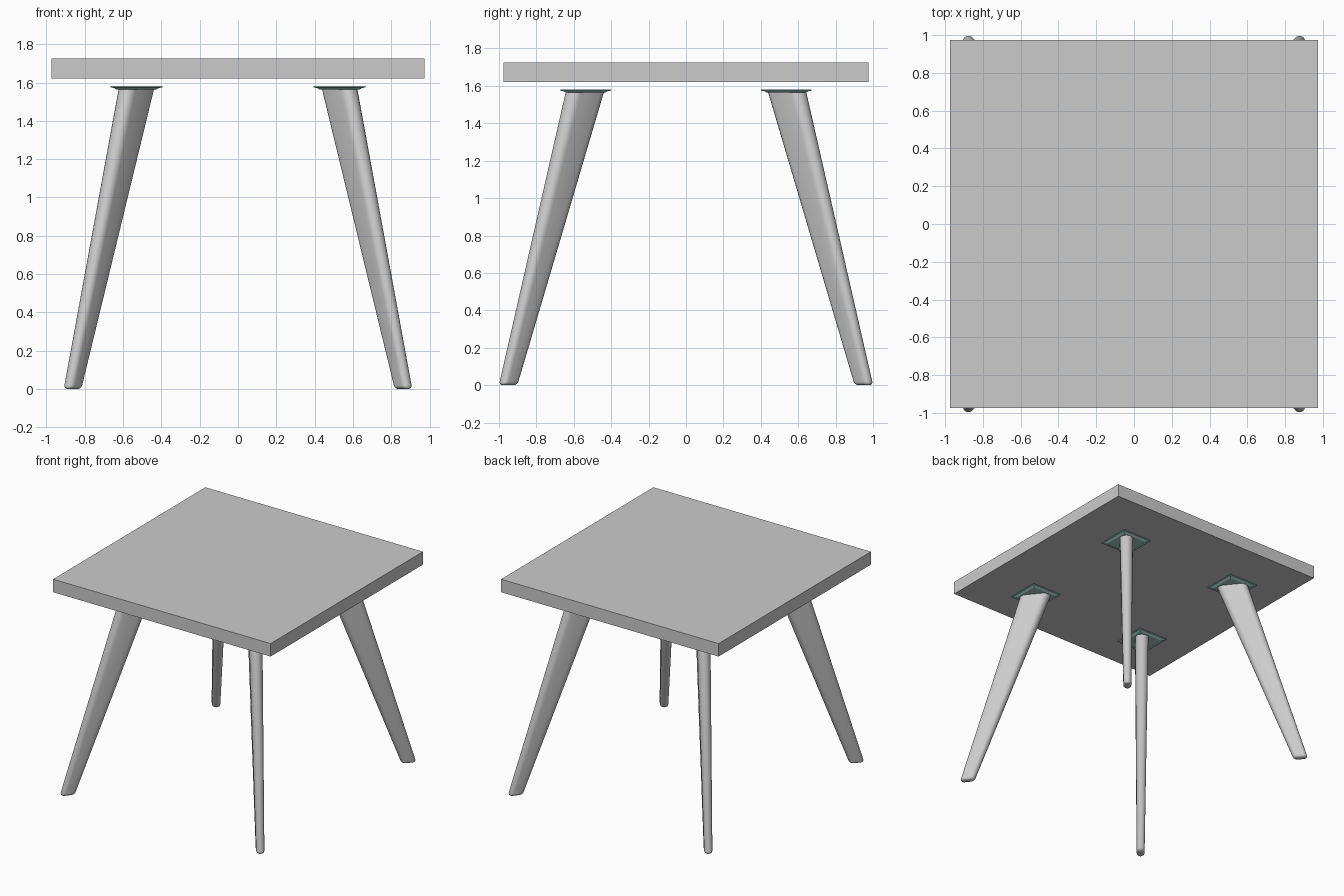
import bpy, bmesh, math
from mathutils import Vector

if "Cube" in bpy.data.objects:
    bpy.data.objects.remove(bpy.data.objects["Cube"])


def material(name, rgb):
    m = bpy.data.materials.new(name)
    m.diffuse_color = (*rgb, 1)
    m.use_nodes = True
    m.node_tree.nodes["Principled BSDF"].inputs["Base Color"].default_value = m.diffuse_color
    return m


grey = material("light grey", (0.6, 0.6, 0.6))
teal = material("muted teal", (0.35, 0.56, 0.53))


def loft(name, rings, mat, smooth=False):
    """Skin a stack of equal-length rings and cap both ends."""
    bm = bmesh.new()
    rows = [[bm.verts.new(p) for p in ring] for ring in rings]
    n = len(rows[0])
    for a, b in zip(rows, rows[1:]):
        for i in range(n):
            j = (i + 1) % n
            bm.faces.new((a[i], a[j], b[j], b[i]))
    bm.faces.new(rows[0])
    bm.faces.new(rows[-1])
    bmesh.ops.recalc_face_normals(bm, faces=bm.faces)
    me = bpy.data.meshes.new(name)
    bm.to_mesh(me)
    bm.free()
    me.materials.append(mat)
    ob = bpy.data.objects.new(name, me)
    bpy.context.collection.objects.link(ob)
    if smooth:
        bpy.ops.object.select_all(action='DESELECT')
        ob.select_set(True)
        bpy.context.view_layer.objects.active = ob
        bpy.ops.object.shade_smooth_by_angle(angle=math.radians(35))
    return ob


def square(cx, cy, half, z):
    return [(cx + sx * half, cy + sy * half, z)
            for sx, sy in ((-1, -1), (1, -1), (1, 1), (-1, 1))]


def stadium(c, angle, straight, radius, z, steps=10):
    """Flat oval whose long axis points along the given angle."""
    pts = []
    for end in (0, math.pi):
        e = c + Vector((math.cos(angle + end), math.sin(angle + end))) * straight / 2
        for i in range(steps + 1):
            t = angle + end - math.pi / 2 + math.pi * i / steps
            pts.append((e.x + radius * math.cos(t), e.y + radius * math.sin(t), z))
    return pts


# Table top
loft("table_top", [square(0, 0, 0.975, 1.62), square(0, 0, 0.975, 1.725)], grey)

# Splayed tapered legs with mounting plates
LEG_TOP = 1.57
for sx, x_name in ((-1, "left"), (1, "right")):
    for sy, y_name in ((-1, "front"), (1, "back")):
        foot = Vector((sx * 0.864, sy * 0.951))
        head = Vector((sx * 0.53, sy * 0.54))
        d = foot - head
        angle = math.atan2(d.y, d.x)
        rings = []
        # (height, inset) pairs: rounded foot edge, then straight taper
        profile = [(0.02 * (1 - math.cos(a)), 0.02 * (1 - math.sin(a)))
                   for a in (math.radians(k * 22.5) for k in range(5))]
        for z, inset in profile + [(LEG_TOP, 0)]:
            f = z / LEG_TOP
            rings.append(stadium(foot.lerp(head, f), angle, 0.05 + 0.085 * f,
                                 0.03 + 0.02 * f - inset, z))
        loft(f"{y_name}_{x_name}_leg", rings, grey, smooth=True)

        # Plate: thin square flange stepping in towards the leg
        px, py = sx * 0.53, sy * 0.537
        loft(f"{y_name}_{x_name}_plate",
             [square(px, py, 0.105, 1.564), square(px, py, 0.118, 1.572),
              square(px, py, 0.135, 1.574), square(px, py, 0.135, 1.581)], teal)
